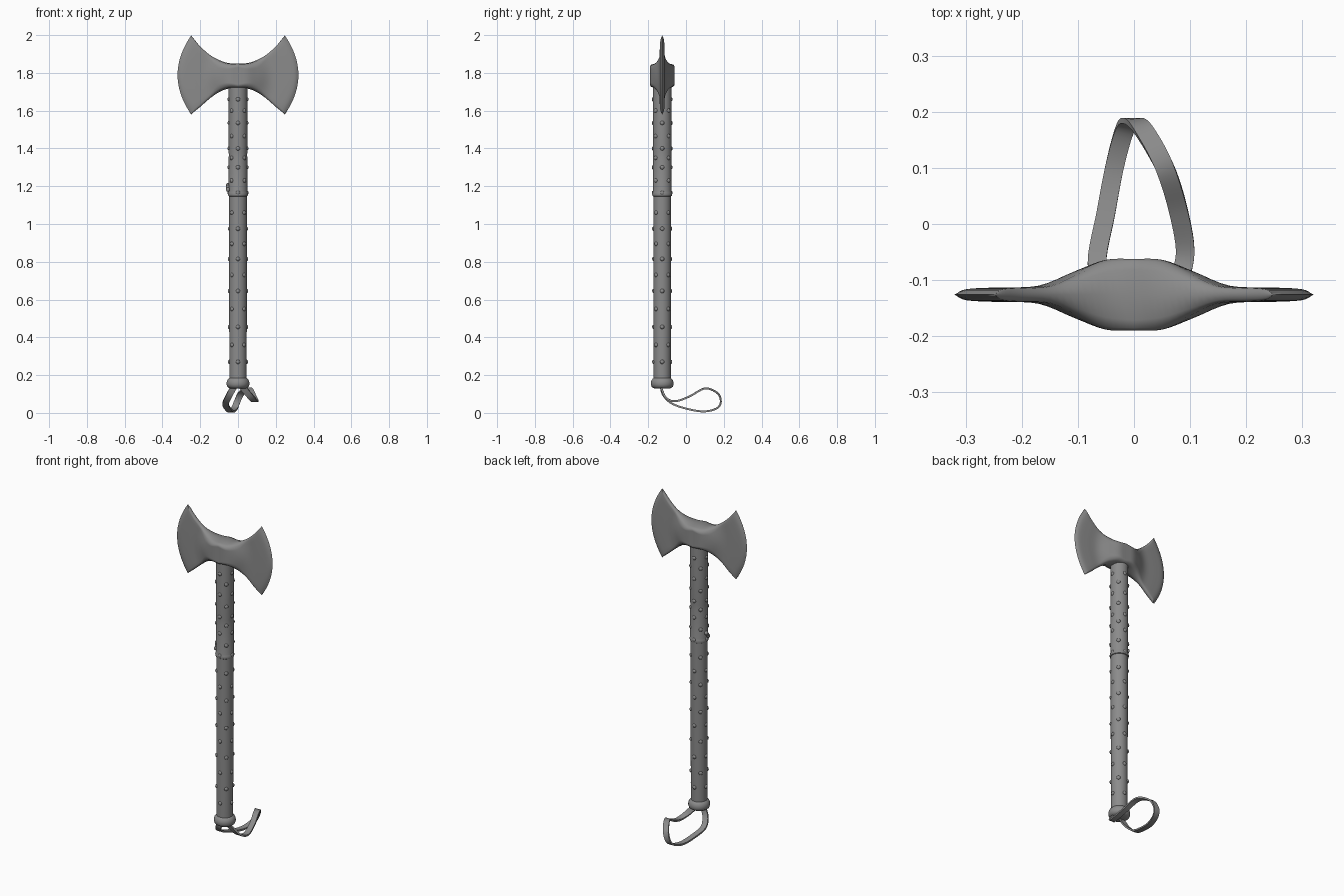
import bpy, bmesh, math
from mathutils import Vector, Matrix

if "Cube" in bpy.data.objects:
    bpy.data.objects.remove(bpy.data.objects["Cube"])

CY = -0.126  # depth of the handle axis
dark = bpy.data.materials.new("dark_grey")
dark.diffuse_color = (0.26, 0.26, 0.26, 1)
dark.use_nodes = True
dark.node_tree.nodes["Principled BSDF"].inputs["Base Color"].default_value = dark.diffuse_color


def finish(bm, name, angle=40):
    bmesh.ops.remove_doubles(bm, verts=bm.verts, dist=1e-5)
    bmesh.ops.recalc_face_normals(bm, faces=bm.faces)
    me = bpy.data.meshes.new(name)
    bm.to_mesh(me)
    bm.free()
    me.materials.append(dark)
    ob = bpy.data.objects.new(name, me)
    bpy.context.collection.objects.link(ob)
    bpy.context.view_layer.objects.active = ob
    ob.select_set(True)
    bpy.ops.object.shade_smooth_by_angle(angle=math.radians(angle))
    ob.select_set(False)
    return ob


def loft(name, rings, angle=40, caps=True):
    bm = bmesh.new()
    vs = [[bm.verts.new(p) for p in r] for r in rings]
    n = len(rings[0])
    for a, b in zip(vs, vs[1:]):
        for i in range(n):
            j = (i + 1) % n
            bm.faces.new((a[i], a[j], b[j], b[i]))
    if caps:
        bm.faces.new(vs[0])
        bm.faces.new(vs[-1])
    return finish(bm, name, angle)


def lathe(name, profile, n=32):
    rings = [[(r * math.cos(2 * math.pi * i / n), CY + r * math.sin(2 * math.pi * i / n), z)
              for i in range(n)] for r, z in profile]
    return loft(name, rings)


def spline(pts, steps):
    # Catmull-Rom through the points
    pts = [Vector(p) for p in pts]
    pts = [2 * pts[0] - pts[1]] + pts + [2 * pts[-1] - pts[-2]]
    out = []
    for a, b, c, d in zip(pts, pts[1:], pts[2:], pts[3:]):
        for k in range(steps):
            t = k / steps
            out.append(0.5 * (2 * b + (c - a) * t + (2 * a - 5 * b + 4 * c - d) * t * t
                              + (3 * b - a - 3 * c + d) * t ** 3))
    return out + [pts[-2]]


# double-bladed head: (x, top z), (bottom z, half thickness) per station
top = spline([(0, 1.85, 0), (.05, 1.852, 0), (.1, 1.868, 0), (.15, 1.896, 0),
              (.2, 1.94, 0), (.235, 1.982, 0), (.248, 1.998, 0)], 4)
low = spline([(1.72, .064, 0), (1.717, .062, 0), (1.698, .041, 0), (1.664, .016, 0),
              (1.62, .013, 0), (1.592, .01, 0), (1.58, 0, 0)], 4)
half = []
for a, b in zip(top, low):
    x, zt, zb, h = a.x, a.y, b.x, b.y
    mid, hz = (zt + zb) / 2, (zt - zb) / 2
    bulge = 0.072 * (x / 0.248) ** 2.5
    soft = min(1, x / 0.1)
    round_z = min(0.014 + 0.024 * soft, 1.3 * h)
    power = 0.5 + 0.25 * soft
    ring = []
    ts = [-1 + 2 * i / 16 for i in range(17)]
    for side in (1, -1):
        for t in (ts if side > 0 else ts[::-1]):
            ring.append((x + bulge * (1 - t * t), CY + side * h, mid + t * (hz - round_z)))
        # softened top and bottom edges
        for k in range(1, 6):
            c, s = math.cos(math.pi * k / 6), math.sin(math.pi * k / 6)
            y = 0 if k == 3 else side * h * math.copysign(abs(c) ** power, c)
            ring.append((x, CY + y, mid + side * (hz - round_z + round_z * s)))
    half.append(ring)
mirrored = [[(-p[0], p[1], p[2]) for p in r] for r in half[:0:-1]]
loft("axe_head", mirrored + half, 60, caps=False)

# shaft, upper sleeve and end collar
lathe("handle", [(.045, .14), (.046, .3), (.047, .7), (.047, 1.2), (.047, 1.76)])
lathe("upper_sleeve", [(.046, 1.146), (.051, 1.149), (.053, 1.158), (.051, 1.167), (.049, 1.174),
                       (.0495, 1.35), (.0485, 1.365), (.0495, 1.38), (.0495, 1.55), (.049, 1.78)])
lathe("end_collar", [(.03, .128), (.046, .131), (.056, .138), (.06, .15), (.06, .162),
                     (.056, .174), (.05, .181), (.044, .186)])

# studs in staggered rows
bm = bmesh.new()


def stud(ang, z, rad, r=0.0115, flat=.65):
    m = (Matrix.Translation((rad * math.cos(ang), CY + rad * math.sin(ang), z))
         @ Matrix.Rotation(ang, 4, 'Z') @ Matrix.Diagonal((flat, 1, 1, 1)))
    bmesh.ops.create_icosphere(bm, subdivisions=2, radius=r, matrix=m)


rows = [.27, .36, .455, .55, .645, .73, .815, .895, .975, 1.06,
        1.165, 1.23, 1.3, 1.35, 1.4, 1.465, 1.535, 1.6, 1.66]
for i, z in enumerate(rows):
    for k in range(4):
        stud(math.pi / 2 * k + (i % 2) * math.pi / 4, z, .046 if z < 1.15 else .048)
finish(bm, "studs")

# small knot on the side of the sleeve
bm = bmesh.new()
for ang, z in ((math.pi, 1.195), (math.pi + .2, 1.182), (math.pi - .15, 1.205)):
    stud(ang, z, .054, .012, .9)
finish(bm, "sleeve_knot")

# flat wrist strap
path = spline([(-.02, -.135, .14), (-.048, -.118, .09), (-.066, -.07, .047), (-.05, .02, .018),
               (-.035, .1, .008), (-.018, .164, .025), (-.004, .184, .06), (.018, .166, .105),
               (.055, .1, .129), (.08, .02, .088), (.091, -.055, .062),
               (.072, -.105, .08), (.02, -.135, .14)], 6)
rings = []
for i, p in enumerate(path):
    t = (path[min(i + 1, len(path) - 1)] - path[max(i - 1, 0)]).normalized()
    w = Vector((1, 0, 0))
    w = (w - t * w.dot(t)).normalized()
    n = t.cross(w) * 0.005
    w = w * 0.0165
    rings.append([p + w + n, p - w + n, p - w - n, p + w - n])
loft("wrist_strap", rings)
